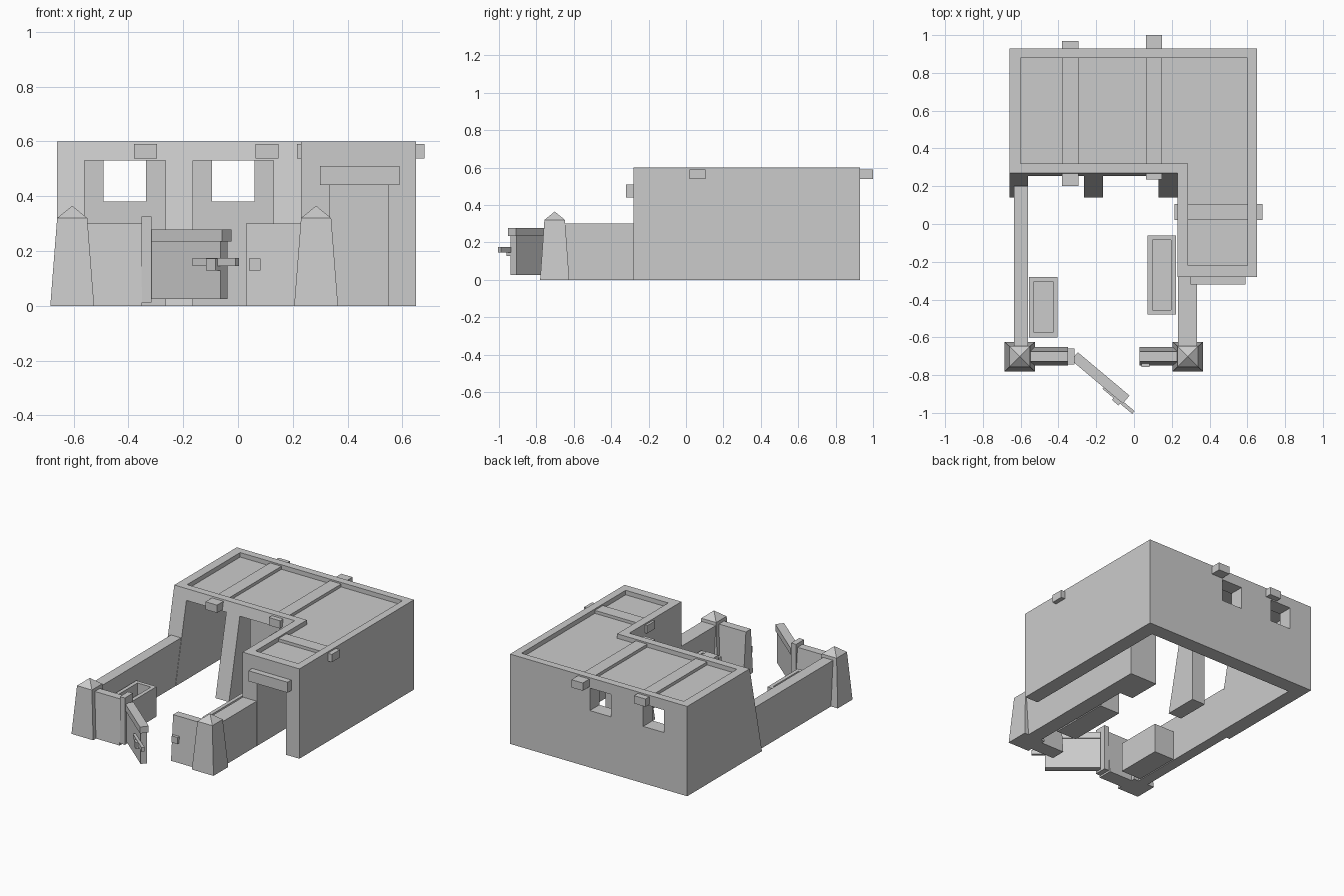
import bpy, bmesh, math

if "Cube" in bpy.data.objects:
    bpy.data.objects.remove(bpy.data.objects["Cube"])


def loft(name, bottom, top, z0, z1):
    """Solid between two matching outlines at two heights."""
    bm = bmesh.new()
    lo = [bm.verts.new((x, y, z0)) for x, y in bottom]
    hi = [bm.verts.new((x, y, z1)) for x, y in top]
    n = len(lo)
    bm.faces.new(lo[::-1])
    bm.faces.new(hi)
    for i in range(n):
        j = (i + 1) % n
        bm.faces.new((lo[i], lo[j], hi[j], hi[i]))
    bmesh.ops.recalc_face_normals(bm, faces=bm.faces)
    me = bpy.data.meshes.new(name)
    bm.to_mesh(me)
    bm.free()
    ob = bpy.data.objects.new(name, me)
    bpy.context.collection.objects.link(ob)
    return ob


def rect(x0, x1, y0, y1):
    return [(x0, y0), (x1, y0), (x1, y1), (x0, y1)]


def box(name, x0, x1, y0, y1, z0, z1):
    r = rect(x0, x1, y0, y1)
    return loft(name, r, r, z0, z1)


def ell(x0, xm, x1, y0, ym, y1):
    """L-shaped outline: back range plus a right-hand wing."""
    return [(x0, ym), (xm, ym), (xm, y0), (x1, y0), (x1, y1), (x0, y1)]


def cut(ob, cutters):
    bpy.context.view_layer.objects.active = ob
    for c in cutters:
        c.hide_render = True
        m = ob.modifiers.new("cut", 'BOOLEAN')
        m.operation, m.solver, m.object = 'DIFFERENCE', 'EXACT', c
        bpy.ops.object.modifier_apply(modifier=m.name)
        bpy.data.objects.remove(c)


# House: L-shaped shell with a battered porch front
house = loft("house", ell(-.66, .23, .65, -.28, .14, .93),
             ell(-.66, .23, .65, -.28, .27, .93), 0, .6)
inside = ell(-.56, .335, .55, -.18, .37, .83)
roof = ell(-.60, .285, .60, -.22, .32, .88)
cutters = [loft("room_cutter", inside, inside, -.1, .545),
           loft("roof_cutter", roof, roof, .57, .7),
           box("door_cutter", .335, .55, -.4, -.1, -.1, .47)]
for x in (-.56, -.165):
    cutters.append(box("porch_cutter", x, x + .295, 0, .45, -.1, .53))
for x in (-.49, -.095):
    cutters.append(box("window_cutter", x, x + .155, .75, 1.1, .38, .53))
cut(house, cutters)

# Roof beams and door lintel
box("roof_beam_left", -.38, -.295, .20, .97, .538, .59)
box("roof_beam_middle", .063, .147, .235, 1.0, .538, .59)
box("roof_beam_wing", .215, .68, .02, .105, .538, .59)
box("door_lintel", .30, .59, -.32, -.275, .44, .51)

# Courtyard side walls
box("yard_wall_left", -.635, -.562, -.70, .20, 0, .30)
box("yard_wall_right", .232, .334, -.70, -.28, 0, .30)

# Tapered corner pillars with pyramid caps
for side, x in (("left", -.605), ("right", .285)):
    y = -.702
    r = rect(x - .055, x + .055, y - .055, y + .055)
    loft("corner_pillar_" + side, rect(x - .08, x + .08, y - .078, y + .078), r, 0, .32)
    bpy.ops.mesh.primitive_cone_add(vertices=4, radius1=.055 * math.sqrt(2), depth=.045,
                                    location=(x, y, .3425), rotation=(0, 0, math.pi / 4))
    cap = bpy.context.object
    cap.name = "pillar_cap_" + side

# Battered front walls either side of the gateway
for side, x0, x1 in (("left", -.60, -.35), ("right", .03, .28)):
    loft("front_wall_" + side, rect(x0, x1, -.75, -.65),
         rect(x0, x1, -.728, -.675), 0, .30)

# Planters
for side, x, y0, y1 in (("left", -.555, -.60, -.28), ("right", .072, -.48, -.06)):
    p = box("planter_" + side, x, x + .15, y0, y1, 0, .20)
    cut(p, [box("soil_cutter", x + .025, x + .125, y0 + .025, y1 - .025, .12, .3)])

# Gate: post, open leaf, top rail and latch
box("gate_post", -.352, -.315, -.745, -.66, .012, .325)
leaf = [box("gate_panel", 0, .345, -.02, .02, .025, .24),
        box("gate_top_rail", 0, .357, -.0275, .0275, .235, .278),
        box("gate_bolt", .225, .43, -.037, -.018, .145, .175),
        box("gate_bolt_bracket", .30, .345, -.05, -.018, .128, .172)]
for ob in leaf:
    ob.location = (-.315, -.70, 0)
    ob.rotation_euler.z = math.radians(-40)
box("latch_catch", .04, .083, -.757, -.725, .128, .172)
